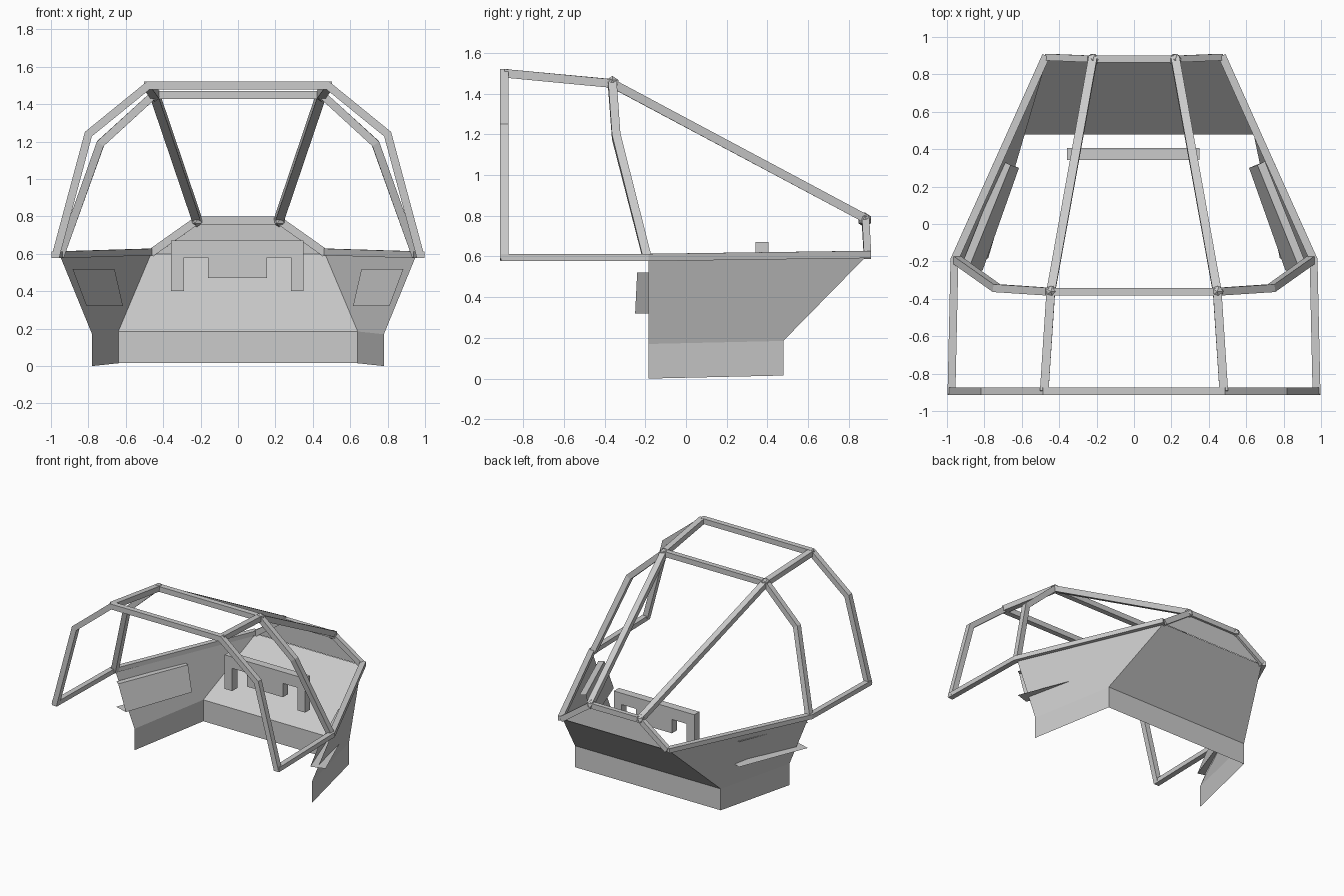
import bpy, bmesh
from mathutils import Vector

if "Cube" in bpy.data.objects:
    bpy.data.objects.remove(bpy.data.objects["Cube"])


def make(name, verts, faces):
    me = bpy.data.meshes.new(name)
    me.from_pydata([tuple(v) for v in verts], [], faces)
    bm = bmesh.new()
    bm.from_mesh(me)
    bmesh.ops.recalc_face_normals(bm, faces=bm.faces)
    bm.to_mesh(me)
    bm.free()
    ob = bpy.data.objects.new(name, me)
    bpy.context.collection.objects.link(ob)
    return ob


def flip(p):
    return (-p[0], p[1], p[2])


def arch(half):
    """Mirror a half path into a full path across x = 0."""
    return half + [flip(p) for p in reversed(half)]


def beam(name, path, ref, w=0.042, d=0.042):
    """Rectangular bar along a path with mitred corners; d is measured along ref."""
    pts = [Vector(p) for p in path]
    n = len(pts)
    verts, faces = [], []
    for i, p in enumerate(pts):
        a = (p - pts[max(i - 1, 0)]).normalized()
        b = (pts[min(i + 1, n - 1)] - p).normalized()
        t = (a + b).normalized()
        k = 1 / max(0.5, t.dot(b if i < n - 1 else a))
        u = (Vector(ref) - t * t.dot(Vector(ref))).normalized()
        v = t.cross(u) * k
        verts += [p + u * d / 2 * s + v * w / 2 * q
                  for s, q in ((-1, -1), (1, -1), (1, 1), (-1, 1))]
    for i in range(n - 1):
        for j in range(4):
            m = (j + 1) % 4
            faces.append((i * 4 + j, i * 4 + m, i * 4 + 4 + m, i * 4 + 4 + j))
    faces += [(0, 1, 2, 3), tuple(range(n * 4 - 4, n * 4))]
    return make(name, verts, faces)


# Canopy hoops
beam("rear_hoop", arch([(0.976, -0.894, 0.585), (0.80, -0.894, 1.24), (0.48, -0.894, 1.50)]), (0, 1, 0))
beam("middle_hoop", arch([(0.95, -0.19, 0.59), (0.735, -0.343, 1.19), (0.45, -0.362, 1.45)]), (0, 1, 0))
beam("nose_hoop", arch([(0.465, 0.892, 0.605), (0.22, 0.882, 0.778)]), (0, 1, 0), d=0.036)

# Lengthwise canopy bars and sills
for side, f in (("right", lambda p: p), ("left", flip)):
    beam(side + "_roof_bar", [f(p) for p in
         [(0.48, -0.894, 1.50), (0.445, -0.362, 1.45), (0.22, 0.885, 0.785)]], (1, 0, 0), d=0.046)
    beam(side + "_sill", [f(p) for p in
         [(0.976, -0.91, 0.595), (0.96, -0.19, 0.595), (0.47, 0.9, 0.61)]], (0, 0, 1), d=0.036)

# Joint blocks where the roof bars meet the middle and nose hoops
for x, y, z in [(0.445, -0.362, 1.45), (0.22, 0.878, 0.78)]:
    for s in (1, -1):
        bpy.ops.mesh.primitive_ico_sphere_add(subdivisions=1, radius=0.037, location=(s * x, y, z))
        bpy.context.object.name = "frame_joint"

# Hull skin: open sheet, three rows around the nose
rows = [[(0.95, -0.185, 0.585), (0.465, 0.885, 0.6)],
        [(0.78, -0.185, 0.17), (0.64, 0.478, 0.185)],
        [(0.78, -0.185, 0.0), (0.64, 0.478, 0.015)]]
hull_verts = [p for r in rows for p in arch(r)]
make("hull_skin", hull_verts,
     [(r * 4 + c, r * 4 + c + 1, r * 4 + c + 5, r * 4 + c + 4) for r in range(2) for c in range(3)])

# Nose panel under the nose hoop
make("nose_panel", arch([(0.465, 0.888, 0.6), (0.22, 0.882, 0.778)]), [(0, 1, 2, 3)])

# Instrument panel: notched profile extruded in y
prof = [(-0.357, 0.67), (0.35, 0.67), (0.35, 0.4), (0.283, 0.4), (0.283, 0.58), (0.155, 0.58),
        (0.155, 0.47), (-0.16, 0.47), (-0.16, 0.58), (-0.29, 0.58), (-0.29, 0.4), (-0.357, 0.4)]
n = len(prof)
make("instrument_panel", [(x, y, z) for y in (0.342, 0.405) for x, z in prof],
     [tuple(range(n)), tuple(range(n, 2 * n))] +
     [(i, (i + 1) % n, n + (i + 1) % n, n + i) for i in range(n)])

# Side consoles: sloped inner face with top and bottom shelves through the hull
con = [(0.92, -0.215, 0.52), (0.70, 0.335, 0.52), (0.885, -0.24, 0.52), (0.66, 0.315, 0.52),
       (0.81, -0.25, 0.32), (0.615, 0.30, 0.32), (0.92, -0.215, 0.32), (0.70, 0.335, 0.32)]
for side, f in (("right", lambda p: p), ("left", flip)):
    make(side + "_console", [f(p) for p in con], [(0, 1, 3, 2), (2, 3, 5, 4), (4, 5, 7, 6)])
